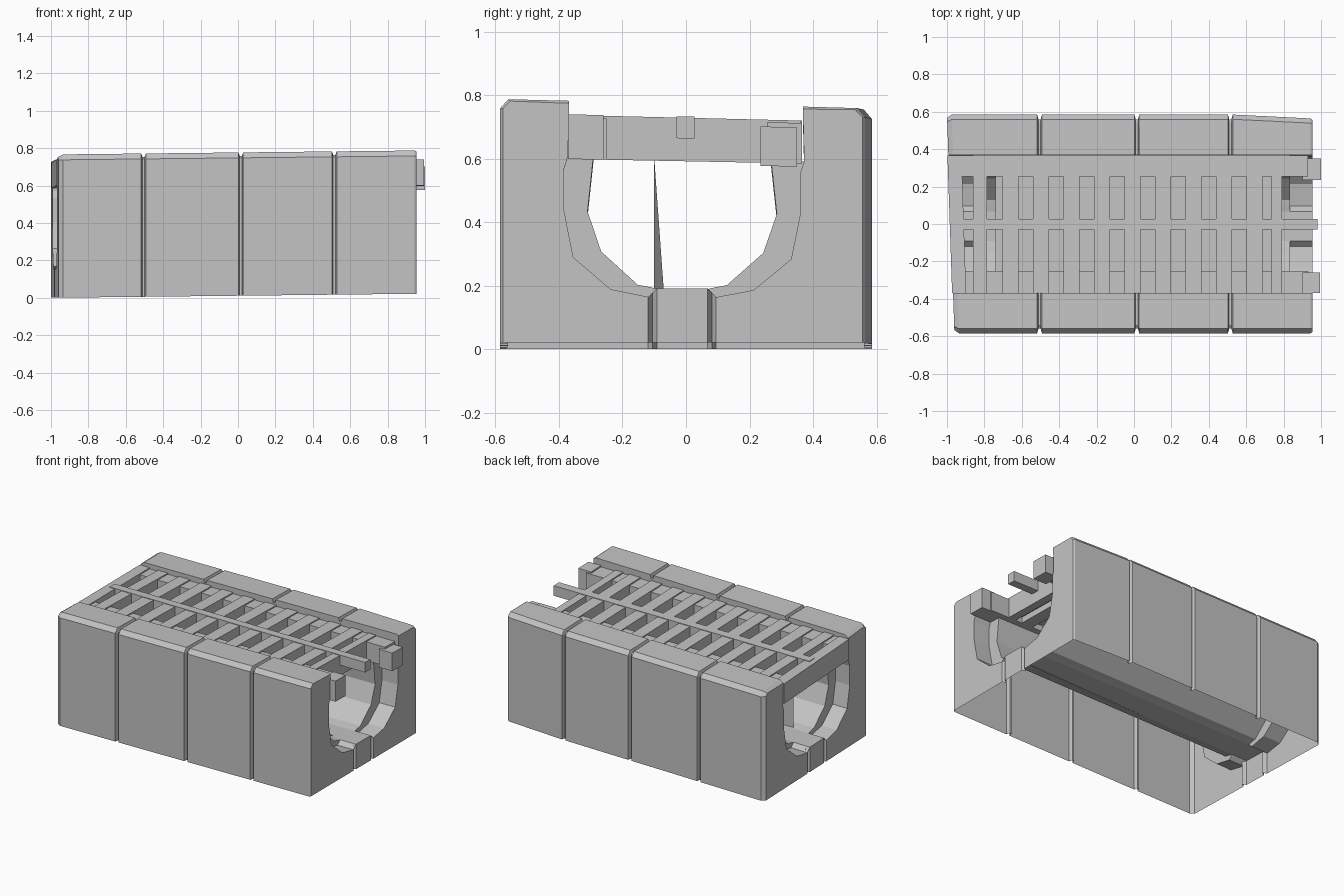
import bpy
import bmesh

cube = bpy.data.objects.get("Cube")
if cube:
    bpy.data.objects.remove(cube, do_unlink=True)

concrete = bpy.data.materials.new("concrete_grey")
concrete.use_nodes = True
GREY = (0.55, 0.55, 0.55, 1)
concrete.diffuse_color = GREY
concrete.node_tree.nodes["Principled BSDF"].inputs["Base Color"].default_value = GREY


def settle(co, rise):
    """Slight hand-made lean shared by every part."""
    co.z += rise * (co.x + 1) - 0.033 * co.y * co.z
    if co.x < -0.9:
        co.x -= 0.034 * co.y
    if co.x > 0.53 and co.y > 0.5:
        co.y -= 0.05 * (co.x - 0.53)


def finish(name, bm, rise=0.0):
    bmesh.ops.recalc_face_normals(bm, faces=bm.faces)
    for v in bm.verts:
        settle(v.co, rise)
    mesh = bpy.data.meshes.new(name)
    bm.to_mesh(mesh)
    bm.free()
    mesh.materials.append(concrete)
    obj = bpy.data.objects.new(name, mesh)
    bpy.context.collection.objects.link(obj)
    return obj


# Half cross-sections (y, z): outer wall and rim, then socket or channel
OUTER = [(0.585, 0), (0.585, 0.723), (0.56, 0.752), (0.368, 0.752), (0.372, 0.578)]
SOCKET = [(0.372, 0.54), (0.372, 0.41), (0.343, 0.265), (0.225, 0.166), (0.107, 0.143), (0.08, 0.17)]
CHANNEL = [(0.28, 0.578), (0.298, 0.41), (0.255, 0.285), (0.14, 0.182), (0.107, 0.176), (0.08, 0.17)]
OFFSET = -0.012


def section(inner, inset=0.0):
    outer = [(y - inset, z) for y, z in OUTER[:2]]
    outer += [(y - inset * 0.7, z - inset * 0.7) for y, z in OUTER[2:3]]
    outer += [(OUTER[3][0], OUTER[3][1] - inset), OUTER[4]]
    left = [(-y, z) for y, z in outer] + [(OFFSET - y, z) for y, z in inner]
    right = outer + [(OFFSET + y, z) for y, z in inner]
    return left + right[::-1]


# Channel body: stations along its length, with grooves between the blocks
LEFT, RIGHT, STEP = -0.98, 0.955, 0.12
stations = [(LEFT, SOCKET, 0.018), (LEFT + 0.025, SOCKET, 0),
            (LEFT + STEP, SOCKET, 0), (LEFT + STEP, CHANNEL, 0)]
for gx in (-0.505, 0.015, 0.515):
    stations += [(gx - 0.013, CHANNEL, 0), (gx - 0.006, CHANNEL, 0.025),
                 (gx + 0.006, CHANNEL, 0.025), (gx + 0.013, CHANNEL, 0)]
stations += [(RIGHT - STEP, CHANNEL, 0), (RIGHT - STEP, SOCKET, 0),
             (RIGHT - 0.012, SOCKET, 0), (RIGHT, SOCKET, 0.008)]

bm = bmesh.new()
rings = [[bm.verts.new((x, y, z)) for y, z in section(inner, inset)]
         for x, inner, inset in stations]
for a, b in zip(rings, rings[1:]):
    for i in range(len(a) - 1):
        if (a[i].co - b[i].co).length + (a[i + 1].co - b[i + 1].co).length > 1e-5:
            bm.faces.new((a[i], a[i + 1], b[i + 1], b[i]))

# End walls: two cheeks, and a centre tongue between two V grooves
for ring, x, inward in ((rings[0], LEFT, 1), (rings[-1], RIGHT, -1)):
    n = len(ring)
    tongue = []
    for side in (ring[:n // 2], ring[:n // 2 - 1:-1]):
        edge, lip = side[-2], side[-1]
        foot = bm.verts.new((x, edge.co.y, 0))
        lip_foot = bm.verts.new((x, lip.co.y, 0))
        mid_y = (edge.co.y + lip.co.y) / 2
        deep = bm.verts.new((x + 0.025 * inward, mid_y, 0.157))
        deep_foot = bm.verts.new((x + 0.025 * inward, mid_y, 0))
        bm.faces.new(side[:-1] + [foot])
        bm.faces.new((edge, deep, deep_foot, foot))
        bm.faces.new((deep, lip, lip_foot, deep_foot))
        tongue.append((lip, lip_foot))
    (a, af), (b, bf) = tongue
    bm.faces.new((a, b, bf, af))
bm.normal_update()
bmesh.ops.triangulate(bm, faces=[f for f in bm.faces if len(f.verts) > 4])
finish("channel_body", bm, rise=0.011)

# Thin triangular fin standing in the channel
bm = bmesh.new()
bm.faces.new([bm.verts.new(p) for p in
              ((-0.74, -0.1, 0.6), (-0.74, -0.1, 0.175), (0.79, -0.07, 0.185))])
finish("channel_fin", bm)


def box(name, x, y, z):
    bm = bmesh.new()
    bmesh.ops.create_cube(bm, size=1)
    for v in bm.verts:
        v.co = [lo + (c + 0.5) * (hi - lo) for c, (lo, hi) in zip(v.co, (x, y, z))]
    return finish(name, bm)


# Grate: long rails with protruding end lugs, and a slim centre rail
LOW, TOP = 0.592, 0.729
box("front_rail", (-0.95, 0.93), (-0.37, -0.25), (LOW, TOP - 0.008))
box("back_rail", (-0.95, 0.93), (0.255, 0.365), (LOW, TOP - 0.008))
box("front_lug", (0.9, 0.995), (-0.37, -0.26), (LOW, TOP + 0.002))
box("back_lug", (0.9, 1.0), (0.235, 0.35), (LOW - 0.01, TOP - 0.022))
box("centre_rail", (-0.95, 0.98), (-0.03, 0.027), (TOP - 0.065, TOP + 0.004))

# Closed bed between the crossbars
box("grate_bed", (-0.74, 0.785), (-0.36, 0.355), (LOW + 0.04, LOW + 0.06))

# Grate crossbars
box("end_plate", (-0.985, -0.91), (-0.37, 0.365), (LOW, TOP))
box("end_crossbar", (-0.86, -0.785), (-0.37, 0.365), (LOW, TOP))
for i in range(9):
    x = -0.66 + 0.163 * i
    box("crossbar", (x - 0.042, x + 0.042), (-0.37, 0.365), (LOW, TOP))
box("last_crossbar", (0.735, 0.79), (-0.372, 0.36), (LOW, TOP))
